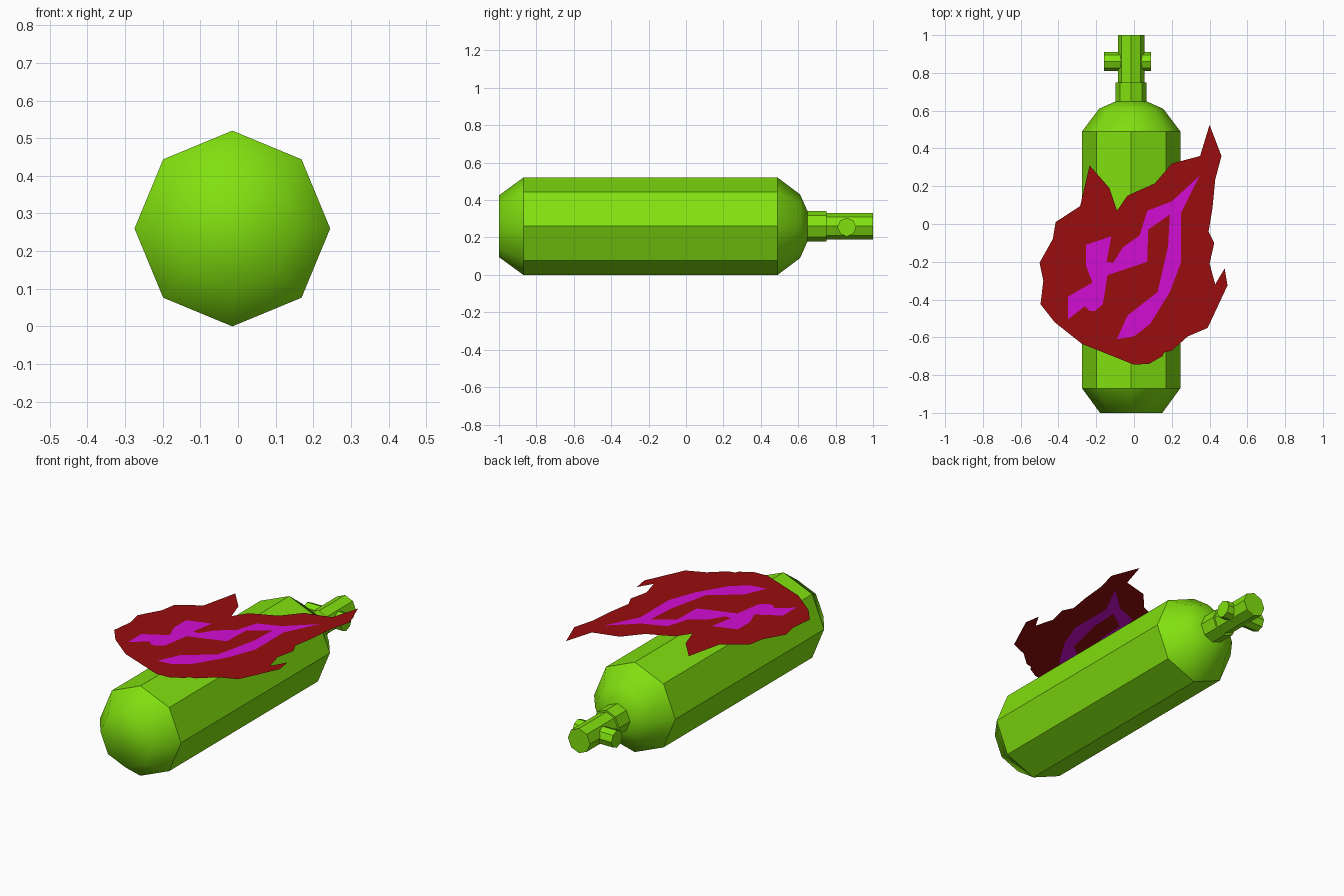
import bpy, bmesh, math
from mathutils import Vector
from mathutils.geometry import delaunay_2d_cdt

if "Cube" in bpy.data.objects:
    bpy.data.objects.remove(bpy.data.objects["Cube"])

CX, CZ = -0.015, 0.26


def material(name, rgb):
    m = bpy.data.materials.new(name)
    m.diffuse_color = (*rgb, 1)
    m.use_nodes = True
    m.node_tree.nodes["Principled BSDF"].inputs["Base Color"].default_value = m.diffuse_color
    return m


green = material("green_paint", (0.22, 0.75, 0.005))
red = material("dark_red", (0.32, 0.004, 0.004))
magenta = material("magenta", (0.65, 0.004, 0.65))


def lathe(name, profile, place, smooth_rows=()):
    """Eight-sided solid from (distance along axis, radius) rows, with end caps."""
    bm = bmesh.new()
    rings = []
    for d, r in profile:
        angles = [i * math.pi / 4 for i in range(8)]
        rings.append([bm.verts.new(place(d, r * math.cos(a), r * math.sin(a))) for a in angles])
    for row, (a, b) in enumerate(zip(rings, rings[1:])):
        for i in range(8):
            j = (i + 1) % 8
            bm.faces.new((a[i], a[j], b[j], b[i])).smooth = row in smooth_rows
    for ring, row in ((rings[0], 0), (rings[-1], len(profile) - 2)):
        bm.faces.new(ring).smooth = row in smooth_rows
    bmesh.ops.recalc_face_normals(bm, faces=bm.faces)
    # keep the straight body's rim crisp next to the smooth domes
    for e in bm.edges:
        if len({f.smooth for f in e.link_faces}) > 1:
            e.smooth = False
    return finish(name, bm, [green])


def finish(name, bm, mats):
    me = bpy.data.meshes.new(name)
    bm.to_mesh(me)
    bm.free()
    for m in mats:
        me.materials.append(m)
    ob = bpy.data.objects.new(name, me)
    bpy.context.collection.objects.link(ob)
    return ob


def along_y(d, u, v):
    return (CX + u, d, CZ + v)


def along_x(d, u, v):
    return (d, 0.86 + u, 0.255 + v)


# Tank with rounded ends
lathe("tank", [(-1, .165), (-.87, .26), (.49, .26), (.61, .17), (.65, .08)], along_y, (0, 2, 3))
# Neck collar, valve stem and cross handle
lathe("neck_collar", [(.64, .082), (.75, .082)], along_y)
lathe("valve_stem", [(.70, .071), (1, .071)], along_y)
lathe("valve_handle", [(-.16, .05), (.09, .05)], along_x)

# Flame emblem: a flat sheet divided into red and magenta areas (x, y points)
outline = [
    (0, -.745), (.08, -.74), (.15, -.70), (.16, -.68), (.20, -.67), (.285, -.595),
    (.39, -.55), (.495, -.325), (.48, -.235), (.43, -.32), (.40, -.21), (.425, -.10),
    (.395, -.04), (.415, .08), (.43, .235), (.463, .36), (.40, .525), (.35, .36),
    (.20, .32), (.11, .215), (-.035, .15), (-.09, .07), (-.13, .19), (-.235, .31),
    (-.285, .095), (-.415, .01), (-.43, -.08), (-.50, -.205), (-.48, -.30),
    (-.495, -.425), (-.42, -.52), (-.275, -.635)]
inner = [
    (0, -.745), (.035, -.69), (.14, -.65), (.25, -.56), (.31, -.52), (.42, -.385),
    (.33, -.40), (.20, -.43), (.285, -.29), (.325, -.27), (.305, -.21), (.33, -.08),
    (.315, .06), (.405, .345), (.215, .235), (.16, .16), (.06, .10), (-.03, .05),
    (-.105, -.06), (-.15, -.02), (-.145, .06), (-.22, .215), (-.26, .05), (-.365, -.07),
    (-.385, -.20), (-.465, -.40), (-.42, -.52), (-.275, -.635)]
streak = [
    (.347, .255), (.25, .06), (.25, -.20), (.19, -.36), (.085, -.53), (0, -.595),
    (-.09, -.61), (-.035, -.485), (.125, -.36), (.18, -.12), (.19, .05), (.075, -.03),
    (.07, -.20), (-.14, -.27), (-.165, -.425), (-.205, -.46), (-.235, -.46),
    (-.26, -.435), (-.35, -.505), (-.35, -.385), (-.22, -.31), (-.255, -.22),
    (-.255, -.11), (-.12, -.065), (-.145, -.20), (-.11, -.205), (-.06, -.125),
    (.03, -.06), (.07, .07), (.20, .12)]

points, loops = [], []
for poly in (outline, inner, streak):
    loops.append(list(range(len(points), len(points) + len(poly))))
    points += [Vector(p) for p in poly]
verts, _, tris, _, _, origins = delaunay_2d_cdt(points, [], loops, 1, 1e-5)
bm = bmesh.new()
bverts = [bm.verts.new((v.x, v.y, .545)) for v in verts]
for tri, src in zip(tris, origins):
    f = bm.faces.new([bverts[i] for i in tri])
    f.material_index = int(1 in src and 2 not in src)
    f.normal_update()
    if f.normal.z < 0:
        f.normal_flip()
finish("flame_emblem", bm, [red, magenta])
